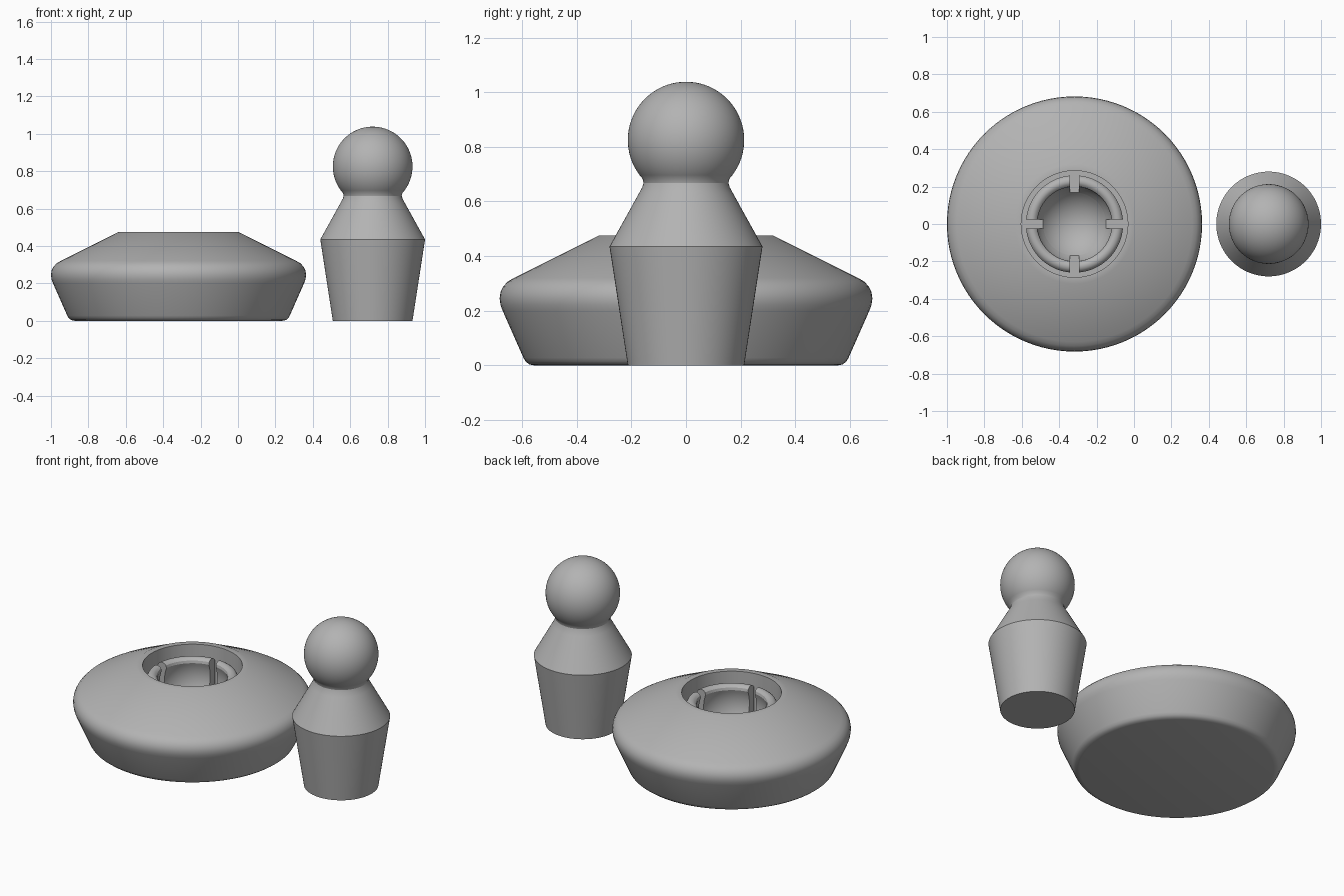
import bpy, bmesh
from math import sin, cos, asin, sqrt, pi, radians

old = bpy.data.objects.get("Cube")
if old:
    bpy.data.objects.remove(old, do_unlink=True)

grey = bpy.data.materials.new("plain grey")
grey.use_nodes = True
grey.diffuse_color = (0.45, 0.45, 0.45, 1)
grey.node_tree.nodes["Principled BSDF"].inputs["Base Color"].default_value = grey.diffuse_color

BASE_X, PEG_X = -0.318, 0.72
BALL = 0.213             # ball and socket radius
SOCKET_Z, FLOOR_Z = 0.32, 0.19
SLOT = 0.024             # half width of the slots between fingers


def finish(bm, name, x):
    bmesh.ops.recalc_face_normals(bm, faces=bm.faces)
    mesh = bpy.data.meshes.new(name)
    bm.to_mesh(mesh)
    bm.free()
    mesh.materials.append(grey)
    ob = bpy.data.objects.new(name, mesh)
    ob.location.x = x
    bpy.context.collection.objects.link(ob)
    bpy.ops.object.select_all(action='DESELECT')
    bpy.context.view_layer.objects.active = ob
    ob.select_set(True)
    bpy.ops.object.shade_smooth_by_angle(angle=radians(28))


def lathe(name, profile, x, steps=96):
    """Spin a profile that starts and ends on the axis into a closed solid."""
    bm = bmesh.new()
    verts = [bm.verts.new((r, 0, z)) for r, z in profile]
    edges = [bm.edges.new(pair) for pair in zip(verts, verts[1:])]
    bmesh.ops.spin(bm, geom=verts + edges, cent=(0, 0, 0), axis=(0, 0, 1),
                   angle=2 * pi, steps=steps, use_merge=True)
    bmesh.ops.remove_doubles(bm, verts=bm.verts, dist=1e-5)
    finish(bm, name, x)


def ball_arc(cz, a0, a1, n):
    """Profile points on the ball, by angle above its equator."""
    angles = [a0 + (a1 - a0) * i / n for i in range(n + 1)]
    return [(max(0, BALL * cos(a)), cz + BALL * sin(a)) for a in angles]


def finger(name, profile, start, steps=20):
    """Quarter ring with parallel-sided slots at both ends."""
    bm = bmesh.new()
    rings = []
    for i in range(steps + 1):
        ring = []
        for r, z in profile:
            gap = asin(SLOT / r)
            a = start + gap + (pi / 2 - 2 * gap) * i / steps
            ring.append(bm.verts.new((r * cos(a), r * sin(a), z)))
        rings.append(ring)
    n = len(profile)
    for p, q in zip(rings, rings[1:]):
        for j in range(n):
            k = (j + 1) % n
            bm.faces.new((p[j], p[k], q[k], q[j]))
    bm.faces.new(rings[0])
    bm.faces.new(rings[-1])
    finish(bm, name, BASE_X)


# Ball peg: tapered stem, shoulder, neck and ball
lathe("ball_peg", [(0, 0), (0.213, 0), (0.28, 0.435), (0.172, 0.63), (0.16, 0.652),
                   (0.155, 0.668)] + ball_arc(0.825, -0.73, pi / 2, 28), PEG_X)

# Round base with a well and a bowl-shaped socket floor
floor_angle = asin((FLOOR_Z - SOCKET_Z) / BALL)
outside = [(0, 0), (0.555, 0), (0.574, 0.004), (0.587, 0.014), (0.595, 0.028),
           (0.671, 0.2), (0.679, 0.222), (0.682, 0.245), (0.679, 0.268),
           (0.668, 0.29), (0.652, 0.307), (0.63, 0.32), (0.32, 0.475)]
well = [(0.285, 0.475), (0.285, FLOOR_Z)]
lathe("round_base", outside + well + ball_arc(SOCKET_Z, floor_angle, -pi / 2, 12), BASE_X)

# Four spring fingers around the socket
lip = asin(0.075 / BALL)
finger_profile = ball_arc(SOCKET_Z, floor_angle, lip, 12) + [
    (0.203, 0.41), (0.213, 0.42), (0.226, 0.424), (0.24, 0.422),
    (0.252, 0.414), (0.26, 0.4), (0.26, FLOOR_Z)]
for i in range(4):
    finger(f"socket_finger_{i + 1}", finger_profile, i * pi / 2)
